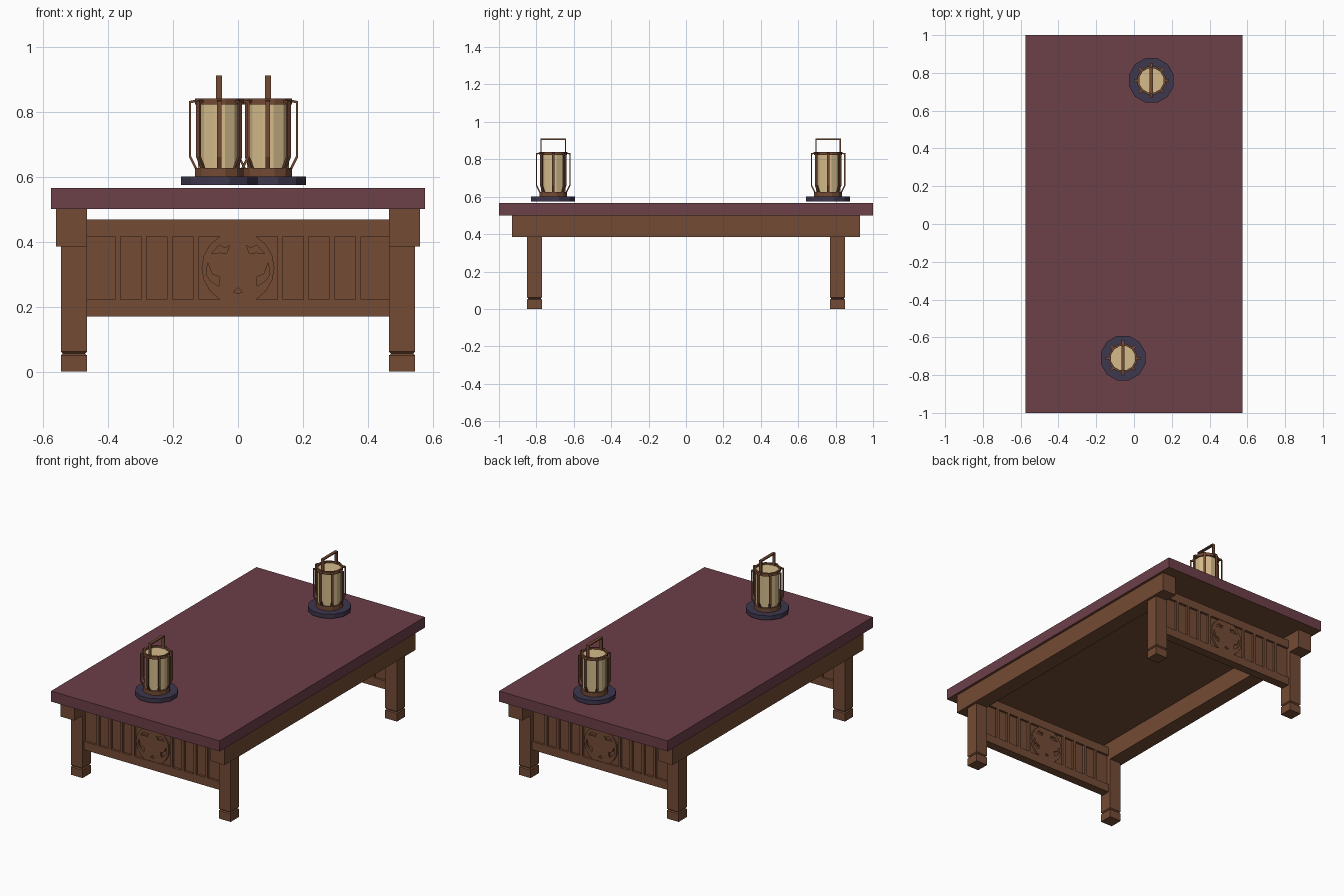
import bpy, bmesh, math
from mathutils import Matrix, Vector

if "Cube" in bpy.data.objects:
    bpy.data.objects.remove(bpy.data.objects["Cube"])


def material(name, rgb):
    m = bpy.data.materials.new(name)
    m.diffuse_color = (*rgb, 1)
    m.use_nodes = True
    m.node_tree.nodes["Principled BSDF"].inputs["Base Color"].default_value = m.diffuse_color
    return m


WOOD = material("brown wood", (0.175, 0.070, 0.035))
TOP = material("maroon lacquer", (0.150, 0.050, 0.066))
PAPER = material("cream paper", (0.66, 0.50, 0.26))
NAVY = material("dark navy", (0.048, 0.038, 0.075))


def finish(name, bm, mat, matrix=None):
    if matrix is not None:
        bm.transform(matrix)
    bmesh.ops.recalc_face_normals(bm, faces=bm.faces)
    me = bpy.data.meshes.new(name)
    bm.to_mesh(me)
    bm.free()
    me.materials.append(mat)
    ob = bpy.data.objects.new(name, me)
    bpy.context.collection.objects.link(ob)
    return ob


def add_box(bm, x0, x1, y0, y1, z0, z1):
    m = Matrix.Translation(((x0 + x1) / 2, (y0 + y1) / 2, (z0 + z1) / 2))
    m = m @ Matrix.Diagonal((x1 - x0, y1 - y0, z1 - z0, 1))
    bmesh.ops.create_cube(bm, size=1, matrix=m)


def add_prism(bm, pts, y0, y1):
    """Extrude an (x, z) outline from y0 to y1."""
    f = bm.faces.new([bm.verts.new((x, y0, z)) for x, z in pts])
    r = bmesh.ops.extrude_face_region(bm, geom=[f])
    vs = [v for v in r["geom"] if isinstance(v, bmesh.types.BMVert)]
    bmesh.ops.translate(bm, verts=vs, vec=(0, y1 - y0, 0))


def add_lathe(bm, profile, n=12, closed=False):
    """Revolve (radius, z) points about z; open profiles are capped."""
    rings = [[bm.verts.new((r * math.cos((i + .5) * math.tau / n),
                            r * math.sin((i + .5) * math.tau / n), z))
              for i in range(n)] for r, z in profile]
    pairs = list(zip(rings, rings[1:]))
    if closed:
        pairs.append((rings[-1], rings[0]))
    else:
        bm.faces.new(rings[0])
        bm.faces.new(rings[-1])
    for a, b in pairs:
        for i in range(n):
            j = (i + 1) % n
            bm.faces.new((a[i], a[j], b[j], b[i]))


# Table top, with a bare wood underside
bm = bmesh.new()
add_box(bm, -.575, .575, -1, 1, .50, .565)
top = finish("table_top", bm, TOP)
top.data.materials.append(WOOD)
for p in top.data.polygons:
    p.material_index = int(p.normal.z < -.5)

# Long side rails
for side, s in (("left", -1), ("right", 1)):
    bm = bmesh.new()
    x = sorted((s * .465, s * .56))
    add_box(bm, x[0], x[1], -.93, .93, .385, .50)
    finish(side + "_rail", bm, WOOD)

# Legs with a groove above each foot: (half width, height)
LEG = [(.04, 0), (.04, .05), (.034, .055), (.04, .061), (.04, .40)]
for side, s in (("left", -1), ("right", 1)):
    for end, e in (("front", -1), ("back", 1)):
        bm = bmesh.new()
        add_lathe(bm, [(h * math.sqrt(2), z) for h, z in LEG], n=4)
        finish(f"{end}_{side}_leg", bm, WOOD,
               Matrix.Translation((s * .505, e * .81, 0)))

# End panels: thin core, frame and stiles on both faces
CARVINGS = [
    [(.026, .388), (.040, .380), (.058, .389), (.082, .363), (.055, .366), (.035, .363)],
    [(.093, .334), (.098, .300), (.086, .280), (.058, .262), (.056, .290), (.080, .300)],
]
CARVINGS += [[(-x, z) for x, z in c] for c in CARVINGS]
CARVINGS.append([(0, .257), (.014, .245), (0, .240), (-.014, .245)])
for end, e in (("front", -1), ("back", 1)):
    at = Matrix.Translation((0, e * .81, 0))
    bm = bmesh.new()
    add_box(bm, -.467, .467, -.013, .013, .20, .44)
    finish(end + "_panel_core", bm, WOOD, at)

    bm = bmesh.new()
    add_box(bm, -.467, .467, -.027, .027, .17, .221)
    add_box(bm, -.467, .467, -.027, .027, .416, .468)
    for x in (.13, .21, .29, .37):
        for s in (-1, 1):
            add_box(bm, s * x - .009, s * x + .009, -.027, .027, .221, .416)
    finish(end + "_panel_frame", bm, WOOD, at)

    # Carved round medallion showing on both faces
    bm = bmesh.new()
    add_prism(bm, [(.112 * math.cos(math.tau * i / 18), .319 + .112 * math.sin(math.tau * i / 18))
                   for i in range(18)], -.024, .024)
    disc = finish(end + "_medallion", bm, WOOD, at)
    bm = bmesh.new()
    for c in CARVINGS:
        add_prism(bm, c, -.04, .04)
    cutter = finish(end + "_carving_cutter", bm, WOOD, at)
    cutter.hide_render = True
    cutter.hide_viewport = True
    cutter.display_type = 'WIRE'
    mod = disc.modifiers.new("carving", 'BOOLEAN')
    mod.operation = 'DIFFERENCE'
    mod.solver = 'EXACT'
    mod.object = cutter

# Lantern bar outline, bent at the top and bottom: (radius, z)
BAR = [(.066, .838), (.093, .832), (.093, .660), (.074, .622),
       (.068, .626), (.086, .662), (.086, .826), (.066, .830)]


def lantern(tag, x, y):
    at = Matrix.Translation((x, y, 0))
    # Round foot plate
    bm = bmesh.new()
    add_lathe(bm, [(.122, .574), (.122, .600)])
    finish(tag + "_lantern_plate", bm, NAVY, at)
    # Paper shade
    bm = bmesh.new()
    add_lathe(bm, [(.067, .615), (.067, .830)])
    finish(tag + "_lantern_shade", bm, PAPER, at)
    # Bottom and top rings
    bm = bmesh.new()
    add_lathe(bm, [(.077, .600), (.077, .626)])
    add_lathe(bm, [(.066, .822), (.077, .822), (.077, .840), (.066, .840)], closed=True)
    finish(tag + "_lantern_rings", bm, WOOD, at)
    # Eight bent bars, and slim ribs against the shade
    bm = bmesh.new()
    for i in range(8):
        part = bmesh.new()
        add_prism(part, BAR, -.007, .007)
        part.transform(Matrix.Rotation(math.tau * i / 8, 4, 'Z'))
        tmp = bpy.data.meshes.new("tmp")
        part.to_mesh(tmp)
        part.free()
        bm.from_mesh(tmp)
        bpy.data.meshes.remove(tmp)
    finish(tag + "_lantern_bars", bm, WOOD, at)
    # Square carrying handle
    bm = bmesh.new()
    for s in (-1, 1):
        y0, y1 = sorted((s * .062, s * .068))
        add_box(bm, -.009, .009, y0, y1, .825, .911)
    add_box(bm, -.009, .009, -.062, .062, .904, .911)
    finish(tag + "_lantern_handle", bm, WOOD, at)


lantern("front", -.058, -.71)
lantern("back", .092, .76)
